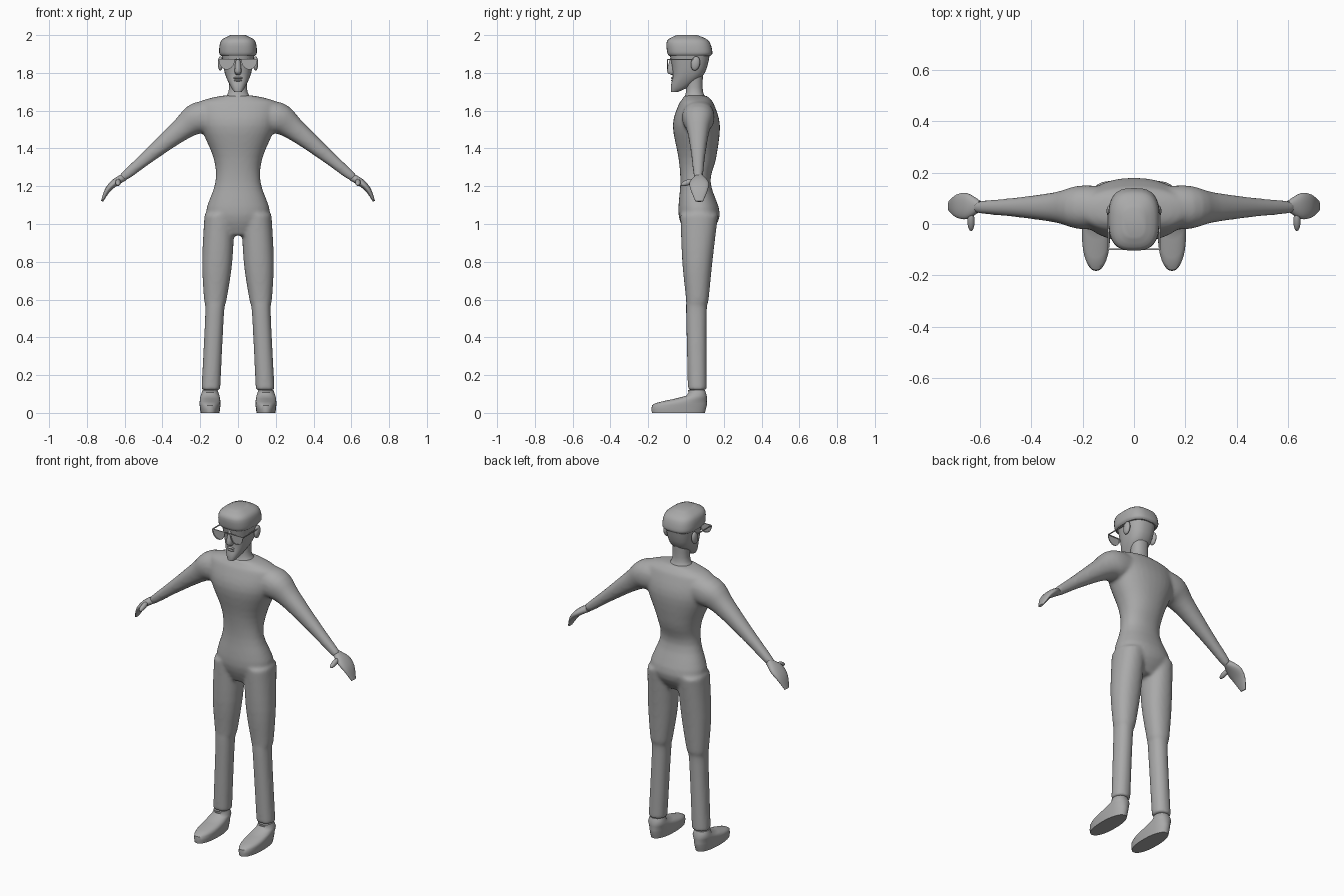
import bpy, bmesh, math
from mathutils import Vector, Matrix

cube = bpy.data.objects.get("Cube")
if cube:
    bpy.data.objects.remove(cube, do_unlink=True)

grey = bpy.data.materials.new("plain grey")
grey.use_nodes = True
tone = (0.4, 0.4, 0.4, 1)
grey.diffuse_color = tone
grey.node_tree.nodes["Principled BSDF"].inputs["Base Color"].default_value = tone


def upright(rows, place=lambda z: 0):
    """Level sections from (height, front, back, half width) rows."""
    return [Vector((place(z), (front + back) / 2, z, half, (back - front) / 2))
            for z, front, back, half in rows]


def limb(rows, middle):
    """Sections along a sideways limb from (x, z, thickness, depth) rows."""
    return [Vector((x, middle, z, thick, depth)) for x, z, thick, depth in rows]


def smooth_path(points, steps):
    """Fill in the sections along a smooth curve through the given ones."""
    ends = [points[0]] + points + [points[-1]]
    path = []
    for before, start, stop, after in zip(ends, ends[1:], ends[2:], ends[3:]):
        for step in range(steps):
            t = step / steps
            leave, arrive = (stop - before) / 2, (after - start) / 2
            bend = start * 2 - stop * 2 + leave + arrive
            swing = (stop - start) * 3 - leave * 2 - arrive
            path.append(((bend * t + swing) * t + leave) * t + start)
    return path + [points[-1]]


def rounded(value, power):
    return math.copysign(abs(value) ** (2 / power), value)


def loft(bm, sections, sides=32, power=2.2, steps=4, level=True, sign=1):
    """Skin rounded rings, held level or set square to the path."""
    path = smooth_path(sections, steps)
    rings = []
    for n, (x, y, z, half, depth) in enumerate(path):
        across = Vector((1, 0, 0))
        if not level:
            run = path[min(n + 1, len(path) - 1)] - path[max(n - 1, 0)]
            across = Vector((-run[2], 0, run[0])).normalized()
        ring = []
        for i in range(sides):
            angle = math.tau * i / sides
            spot = Vector((x, y, z)) + across * half * rounded(math.cos(angle), power)
            spot.y += depth * rounded(math.sin(angle), power)
            spot.x *= sign
            ring.append(bm.verts.new(spot))
        rings.append(ring)
    for low, high in zip(rings, rings[1:]):
        for i in range(sides):
            bm.faces.new((low[i - 1], low[i], high[i], high[i - 1]))
    bm.faces.new(rings[0])
    bm.faces.new(rings[-1])


def loft_pair(bm, sections, **options):
    for sign in (-1, 1):
        loft(bm, sections, sign=sign, **options)


def finish(name, bm):
    bmesh.ops.recalc_face_normals(bm, faces=bm.faces)
    mesh = bpy.data.meshes.new(name)
    bm.to_mesh(mesh)
    bm.free()
    mesh.materials.append(grey)
    obj = bpy.data.objects.new(name, mesh)
    bpy.context.collection.objects.link(obj)
    bpy.ops.object.select_all(action="DESELECT")
    obj.select_set(True)
    bpy.context.view_layer.objects.active = obj
    bpy.ops.object.shade_smooth_by_angle(angle=math.radians(40))
    return obj


def part(name, build, sections, **options):
    bm = bmesh.new()
    build(bm, sections, **options)
    finish(name, bm)


def blobs(name, centre, size, lean=0, signs=(-1, 1)):
    """Ellipsoids, mirrored across the middle, leaning about the x axis."""
    bm = bmesh.new()
    for sign in signs:
        shape = (Matrix.Translation((sign * centre[0], *centre[1:]))
                 @ Matrix.Rotation(math.radians(lean), 4, "X")
                 @ Matrix.Diagonal((*size, 1)))
        bmesh.ops.create_uvsphere(bm, u_segments=20, v_segments=12, radius=1, matrix=shape)
    finish(name, bm)


# Body suit: torso, arms and legs fused into one smooth skin
body = bmesh.new()
loft(body, upright([
    (0.94, 0, 0.12, 0.09), (1.05, -0.04, 0.18, 0.17), (1.22, -0.03, 0.13, 0.12),
    (1.35, -0.04, 0.16, 0.13), (1.52, -0.07, 0.18, 0.2), (1.63, -0.04, 0.15, 0.21),
    (1.66, -0.02, 0.13, 0.17), (1.68, -0.01, 0.11, 0.08)]))
loft_pair(body, limb([(x, z, r, r) for x, z, r in (
    (0.1, 1.57, 0.08), (0.21, 1.56, 0.085), (0.3, 1.5, 0.06),
    (0.46, 1.37, 0.038), (0.58, 1.27, 0.027), (0.62, 1.24, 0.02))], 0.065), level=False)
loft_pair(body, upright([
    (0.12, 0.01, 0.11, 0.05), (0.53, 0, 0.11, 0.05), (0.6, 0, 0.12, 0.06),
    (0.8, -0.02, 0.14, 0.08), (1.05, -0.03, 0.17, 0.08)], lambda z: 0.15 - z / 20))
suit = finish("body_suit", body)
skin = suit.modifiers.new("fuse", "REMESH")
skin.mode = "VOXEL"
skin.voxel_size = 0.009
skin.use_smooth_shade = True
soften = suit.modifiers.new("soften", "SMOOTH")
soften.iterations = 10

# Shoes with a sloping instep and flat sole
part("shoes", loft_pair, upright([
    (0, -0.18, 0.1, 0.05), (0.04, -0.18, 0.11, 0.055), (0.06, -0.13, 0.11, 0.055),
    (0.09, 0, 0.11, 0.05), (0.12, 0.01, 0.1, 0.04)], lambda z: 0.148), steps=2)

# Mitten hands with thumbs
part("hands", loft_pair, limb([
    (0.6, 1.25, 0.02, 0.02), (0.65, 1.22, 0.02, 0.05),
    (0.69, 1.18, 0.015, 0.045), (0.72, 1.12, 0.006, 0.02)], 0.07), level=False)
blobs("thumbs", (0.635, 0.01, 1.22), (0.014, 0.04, 0.015), lean=20)

# Neck with a low collar
part("neck", loft, upright([
    (1.65, -0.02, 0.12, 0.09), (1.7, 0, 0.09, 0.05), (1.8, 0, 0.09, 0.05)]))

# Head with a pointed jaw, and a boxy crop of hair
part("head", loft, upright([
    (1.7, -0.08, -0.04, 0.02), (1.73, -0.08, 0.02, 0.04),
    (1.8, -0.07, 0.1, 0.07), (1.92, -0.09, 0.13, 0.09)]), power=2.5)
part("hair", loft, upright([
    (1.89, -0.09, 0.13, 0.09), (1.91, -0.1, 0.14, 0.1),
    (1.97, -0.1, 0.12, 0.09), (2, -0.05, 0.06, 0.04)]), power=2.8)

# Nose, lips and ears
part("nose", loft, upright([
    (1.79, -0.08, -0.05, 0.01), (1.81, -0.1, -0.05, 0.018), (1.89, -0.08, -0.05, 0.01)]))
for name, height in (("upper_lip", 1.773), ("lower_lip", 1.76)):
    blobs(name, (0, -0.065, height), (0.025, 0.014, 0.007), signs=(1,))
blobs("ears", (0.093, 0.05, 1.85), (0.014, 0.024, 0.038), lean=-10)

# Spectacles: half-round lenses with rims, a bridge and side arms
specs = bmesh.new()


def bar(start, stop, thick=0.005):
    """Thin square rod between two points."""
    run = stop - start
    shape = (Matrix.Translation((start + stop) / 2)
             @ run.to_track_quat("Z", "Y").to_matrix().to_4x4()
             @ Matrix.Diagonal((thick, thick, run.length, 1)))
    bmesh.ops.create_cube(specs, size=1, matrix=shape)


for sign in (-1, 1):
    middle = Vector((sign * 0.06, -0.098, 1.87))
    outline = []
    for i in range(11):
        angle = math.pi * i / 10
        outline.append(middle + Vector((0.04 * math.cos(angle), 0, -0.05 * math.sin(angle))))
    specs.faces.new([specs.verts.new(spot) for spot in outline])
    for start, stop in zip(outline, outline[1:] + outline[:1]):
        bar(start, stop)
    hinge = middle + Vector((sign * 0.04, 0, 0))
    bar(hinge, hinge + Vector((0, 0.14, 0)))
    bar(middle, Vector((0, *middle[1:])))
finish("spectacles", specs)
